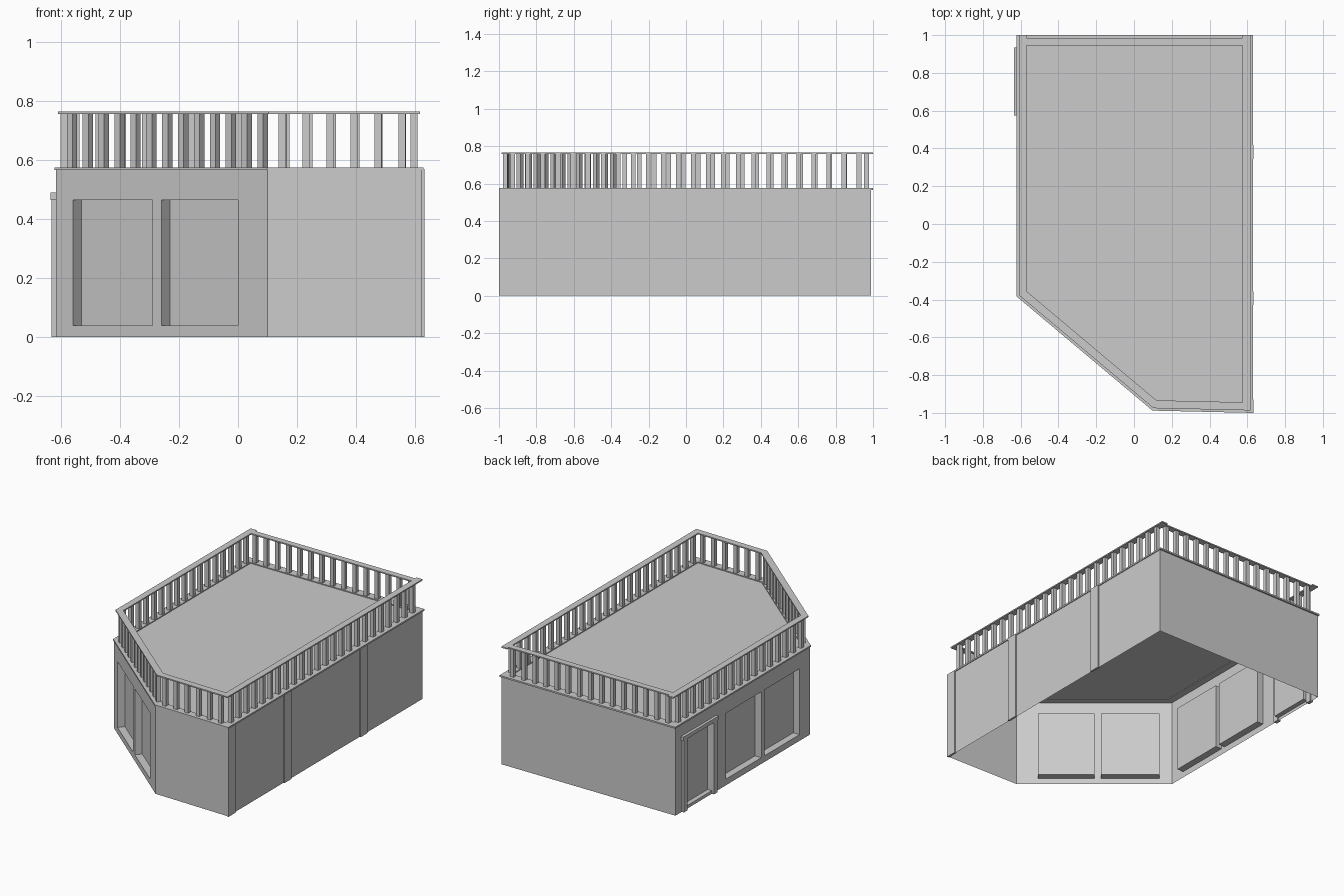
import bpy, bmesh, math
from mathutils import Vector

if "Cube" in bpy.data.objects:
    bpy.data.objects.remove(bpy.data.objects["Cube"])

# Footprint, counter-clockwise from back left to back right (open at the back)
BACK = 0.99
PATH = [Vector(p) for p in [(-0.618, 1.0), (-0.618, -0.38), (0.10, -0.983),
                            (0.625, -0.995), (0.625, 1.0)]]
WALL_TOP = 0.57


def finish(name, bm, merge=False):
    if merge:
        bmesh.ops.remove_doubles(bm, verts=bm.verts, dist=1e-5)
    mesh = bpy.data.meshes.new(name)
    bm.to_mesh(mesh)
    bm.free()
    obj = bpy.data.objects.new(name, mesh)
    bpy.context.collection.objects.link(obj)
    return obj


def inward(a, b):
    d = (b - a).normalized()
    return Vector((-d.y, d.x))


def offset(pts, dist):
    """Mitred inward offset of an open path."""
    out = []
    for i, p in enumerate(pts):
        n1 = inward(pts[max(i - 1, 0)], pts[max(i, 1)])
        j = min(i, len(pts) - 2)
        n2 = inward(pts[j], pts[j + 1])
        m = (n1 + n2).normalized()
        out.append(p + m * (dist / m.dot(n2)))
    return out


def prism(bm, outline, z0, z1):
    lo = [bm.verts.new((p[0], p[1], z0)) for p in outline]
    hi = [bm.verts.new((p[0], p[1], z1)) for p in outline]
    n = len(outline)
    bm.faces.new(hi)
    bm.faces.new(lo[::-1])
    for i in range(n):
        k = (i + 1) % n
        bm.faces.new((lo[i], lo[k], hi[k], hi[i]))


def box(bm, x0, x1, y0, y1, z0, z1):
    prism(bm, [(x0, y0), (x1, y0), (x1, y1), (x0, y1)], z0, z1)


def strip(name, d_out, d_in, z0, z1, back_y0, back_y1):
    """Band following the side walls, plus a straight piece across the back."""
    bm = bmesh.new()
    o, i = offset(PATH, d_out), offset(PATH, d_in)
    for k in range(len(PATH) - 1):
        prism(bm, [o[k], o[k + 1], i[k + 1], i[k]], z0, z1)
    box(bm, i[0].x, i[-1].x, back_y0, back_y1, z0, z1)
    return finish(name, bm)


def wall(name, a, b, openings=()):
    """Sheet wall; openings are (u0, u1, z0, z1, depth) recesses in u order."""
    bm = bmesh.new()
    d, n = (b - a).normalized(), inward(a, b)

    def corners(u0, u1, z0, z1, dep=0.0):
        return [(*(a + d * u + n * dep), z) for u, z in
                ((u0, z0), (u1, z0), (u1, z1), (u0, z1))]

    def face(pts):
        bm.faces.new([bm.verts.new(p) for p in pts])

    u = 0.0
    for u0, u1, z0, z1, dep in openings:
        face(corners(u, u0, 0, WALL_TOP))
        face(corners(u0, u1, 0, z0))
        face(corners(u0, u1, z1, WALL_TOP))
        o, r = corners(u0, u1, z0, z1), corners(u0, u1, z0, z1, dep)
        face(r)
        for i in range(4):
            k = (i + 1) % 4
            face((o[i], o[k], r[k], r[i]))
        u = u1
    face(corners(u, (b - a).length, 0, WALL_TOP))
    return finish(name, bm, True)


# Walls with recessed door and windows, open underneath
A, B, C, D, E = PATH
A0, E0 = Vector((A.x, BACK)), Vector((E.x, BACK))
left_openings = [(BACK - y1, BACK - y0, z0, z1, dep) for y0, y1, z0, z1, dep in (
    (0.62, 0.89, 0.02, 0.465, 0.03),
    (0.115, 0.475, 0.04, 0.465, 0.045),
    (-0.275, 0.085, 0.04, 0.465, 0.045))]
wall("left_wall", A0, B, left_openings)
wall("angled_wall", B, C, [(0.076, 0.429, 0.04, 0.465, 0.045),
                           (0.468, 0.808, 0.04, 0.465, 0.045)])
wall("front_wall", C, D)
wall("right_wall", D, E0)
wall("back_wall", E0, A0)

# Roof deck
bm = bmesh.new()
bm.faces.new([bm.verts.new((p.x, p.y, WALL_TOP)) for p in (A0, B, C, D, E0)])
finish("roof_deck", bm)

# Ledge and handrail
strip("roof_ledge", -0.005, 0.045, 0.566, 0.576, 0.945, 1.0)
strip("handrail", 0.008, 0.05, 0.757, 0.765, 0.945, 0.985)

# Balusters along every side
bm = bmesh.new()
line = offset(PATH, 0.028)
line[0].y = line[-1].y = 0.965
line.append(line[0])
counts = [17, 13, 6, 24, 15]
H = 0.0125
for k, n in enumerate(counts):
    p, q = line[k], line[k + 1]
    d = (q - p).normalized() * H
    s = inward(p, q) * H
    for i in range(n):
        c = p.lerp(q, (i + 0.5) / n)
        prism(bm, [c - d - s, c + d - s, c + d + s, c - d + s], 0.574, 0.758)
finish("balusters", bm)

# Flat pilasters on the right wall
bm = bmesh.new()
for y0, y1 in ((-1.0, -0.93), (-0.43, -0.357), (0.345, 0.418)):
    box(bm, 0.62, 0.633, y0, y1, 0, WALL_TOP)
finish("pilasters", bm)

# Door surround
bm = bmesh.new()
for y0, y1 in ((0.585, 0.62), (0.89, 0.925)):
    box(bm, -0.633, -0.61, y0, y1, 0, 0.465)
box(bm, -0.636, -0.61, 0.575, 0.935, 0.465, 0.49)
finish("door_frame", bm)
